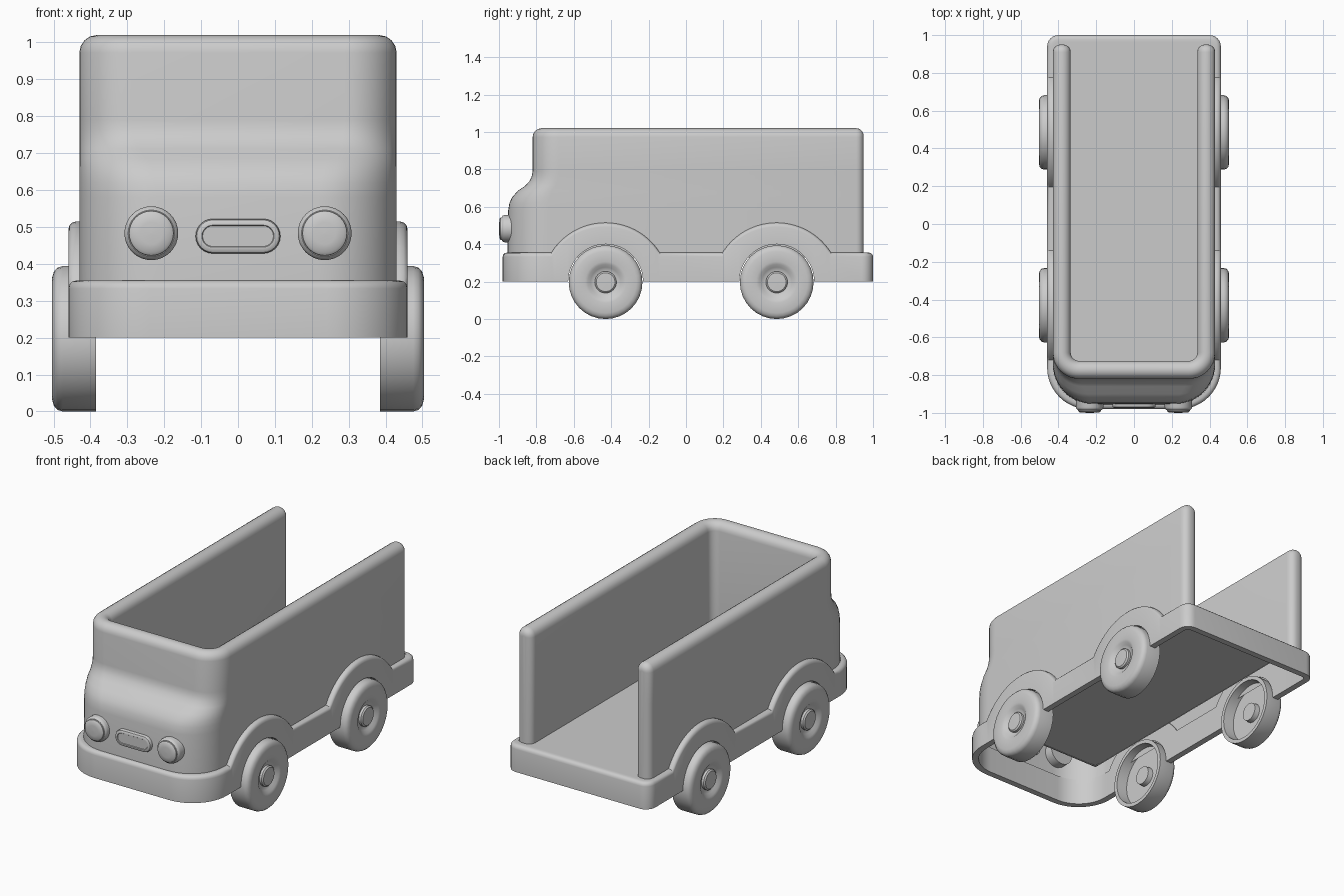
import bpy, bmesh
from math import sin, cos, pi, sqrt, radians

if "Cube" in bpy.data.objects:
    bpy.data.objects.remove(bpy.data.objects["Cube"])


def finish(name, bm, recalc=True):
    bmesh.ops.remove_doubles(bm, verts=bm.verts, dist=0.0002)
    if recalc:
        bmesh.ops.recalc_face_normals(bm, faces=bm.faces)
    me = bpy.data.meshes.new(name)
    bm.to_mesh(me)
    bm.free()
    ob = bpy.data.objects.new(name, me)
    bpy.context.collection.objects.link(ob)
    bpy.ops.object.select_all(action='DESELECT')
    ob.select_set(True)
    bpy.context.view_layer.objects.active = ob
    bpy.ops.object.shade_smooth_by_angle(angle=radians(35))
    return ob


def loft(name, rings, wrap_rings=False, wrap_pts=False, caps=False):
    """Skin a list of equally long point rings."""
    bm = bmesh.new()
    rows = [[bm.verts.new(p) for p in r] for r in rings]
    n, m = len(rows), len(rows[0])
    for i in range(n if wrap_rings else n - 1):
        a, b = rows[i], rows[(i + 1) % n]
        for j in range(m if wrap_pts else m - 1):
            k = (j + 1) % m
            bm.faces.new((a[j], a[k], b[k], b[j]))
    if caps:
        bm.faces.new(rows[0])
        bm.faces.new(rows[-1])
    return finish(name, bm)


def mirrored(rings):
    """Append the mirror image of a right-hand half path."""
    return rings + [[(-x, y, z) for x, y, z in r] for r in reversed(rings)]


# Body: hollow wall around cab and cargo bed, open at the rear
W, T, YF = 0.43, 0.095, -0.82
FRONT = [(0.33, -0.955), (0.58, -0.951), (0.62, -0.944), (0.65, -0.93), (0.685, -0.9),
         (0.712, -0.86), (0.74, -0.835), (0.765, -0.824), (0.79, YF)]


def wall_section(i):
    pts = [(i, z, yf) for z, yf in FRONT]
    r = T / 2 - i
    for k in range(9):
        a = pi - pi * k / 8
        pts.append((T / 2 + r * cos(a), 1.02 - T / 2 + r * sin(a), YF))
    return pts + [(T - i, 0.35, YF)]


body = []
r_end = 0.04
for k in range(6):  # rounded rear end
    a = pi / 2 * (1 - k / 5)
    body.append([(W - d, 0.95 - r_end + r_end * sin(a), z)
                 for d, z, yf in wall_section(r_end * (1 - cos(a)))])
for k in range(11):  # front corner
    a = pi / 2 * k / 10
    ring = []
    for d, z, yf in wall_section(0):
        R = 0.14 + 0.55 * (YF - yf)
        ring.append((W - R + (R - d) * cos(a), yf + R - (R - d) * sin(a), z))
    body.append(ring)
loft("body_wall", mirrored(body), caps=True)

# Skirt: band around the bottom with wheel arches
WHEELS = (-0.43, 0.485)


def skirt_ring(x, y, nx, ny, arch=True):
    zb, zt = 0.2, 0.355
    if arch:
        for c in WHEELS:
            dy = abs(y - c)
            if dy < 0.2:
                zb = 0.2 + sqrt(0.04 - dy * dy)
            if dy < 0.29:
                zt = max(zt, 0.172 + sqrt(0.343 ** 2 - dy * dy))
    sec = [(0, zb), (0, zt - 0.022), (0.003, zt - 0.011), (0.011, zt - 0.003),
           (0.022, zt), (0.036, zt), (0.036, zb)]
    return [(x - nx * d, y - ny * d, z) for d, z in sec]


def corner(cx, cy, r, a0, a1, n):
    out = []
    for k in range(n + 1):
        a = radians(a0 + (a1 - a0) * k / n)
        out.append(skirt_ring(cx + r * cos(a), cy + r * sin(a), cos(a), sin(a), False))
    return out


skirt = corner(0.40, 0.94, 0.06, 90, 0, 6)
for c in reversed(WHEELS):
    steps = [0.2 * cos(pi * k / 24) for k in range(25)]
    side = [0.22, 0.24, 0.26, 0.275, 0.29]
    for dy in side[::-1] + steps + [-s for s in side]:
        skirt.append(skirt_ring(0.46, c + dy, 1, 0))
skirt += corner(0.24, -0.76, 0.22, 0, -90, 12)
loft("skirt", mirrored(skirt), wrap_rings=True, wrap_pts=True)

# Cargo floor with the wider rear ledge
bm = bmesh.new()
half = [(0.34, -0.735), (0.34, 0.91), (0.432, 0.91), (0.432, 0.97)]
bm.faces.new([bm.verts.new((x, y, 0.3535)) for x, y in
              half + [(-x, y) for x, y in reversed(half)]])
finish("cargo_floor", bm, recalc=False)


def lathe(name, prof, place, n=32):
    """Revolve (radius, offset) pairs; place maps (u, v, offset) to a point."""
    rings = [[place(max(r, 0.0004) * cos(2 * pi * k / n), max(r, 0.0004) * sin(2 * pi * k / n), o)
              for k in range(n)] for r, o in prof]
    return loft(name, rings, wrap_pts=True, caps=True)


# Wheels and headlights
WHEEL = [(0, 0.42), (0.052, 0.42), (0.055, 0.45), (0.17, 0.45), (0.175, 0.385), (0.197, 0.385),
         (0.197, 0.475), (0.193, 0.489), (0.182, 0.499), (0.165, 0.504), (0.11, 0.504),
         (0.095, 0.5), (0.08, 0.488), (0.062, 0.48), (0.058, 0.48), (0.058, 0.494),
         (0.05, 0.501), (0, 0.502)]
LAMP = [(0.073, -0.9), (0.073, -0.97), (0.07, -0.979), (0.063, -0.985), (0.061, -0.985),
        (0.06, -0.991), (0.052, -0.997), (0.03, -0.999), (0, -1.0)]
for s, label in ((1, "right"), (-1, "left")):
    for c, end in zip(WHEELS, ("front", "rear")):
        lathe(f"{end}_{label}_wheel", WHEEL,
              lambda u, v, o: (s * o, c + u, 0.197 + v))
    lathe(f"{label}_headlight", LAMP, lambda u, v, o: (s * 0.235 + u, o, 0.483 + v))

# Grille: rounded bar between the headlights
grille = []
for r, y in [(0.047, -0.94), (0.047, -0.963), (0.044, -0.97), (0.037, -0.974), (0.03, -0.974),
             (0.028, -0.971)]:
    ring = []
    for sx, a0 in ((1, -90), (-1, 90)):
        for k in range(13):
            a = radians(a0 + 15 * k)
            ring.append((sx * 0.068 + r * cos(a), y, 0.475 + r * sin(a)))
    grille.append(ring)
loft("grille", grille, wrap_pts=True, caps=True)
